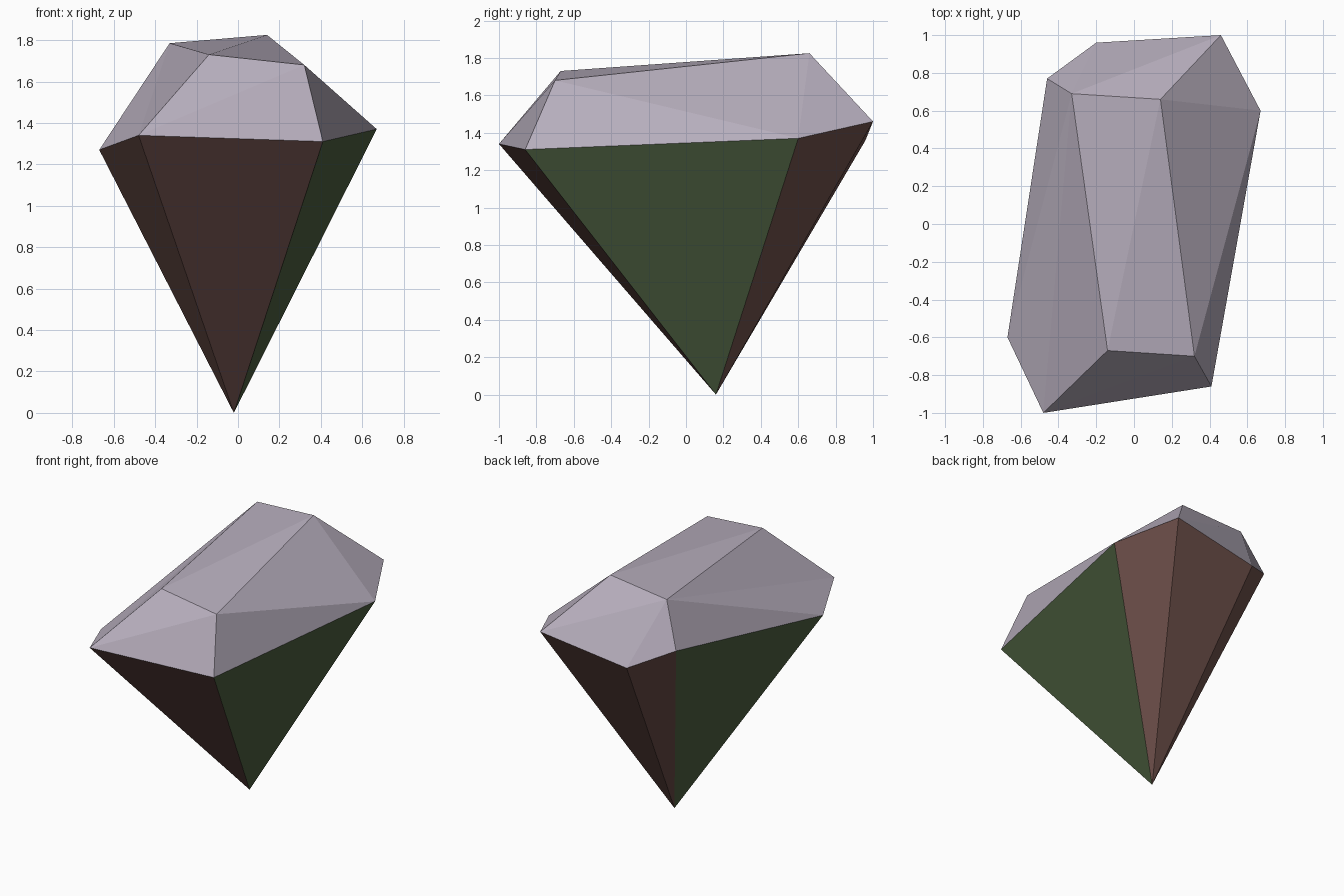
import bpy
import bmesh

if "Cube" in bpy.data.objects:
    bpy.data.objects.remove(bpy.data.objects["Cube"])

def material(name, color):
    m = bpy.data.materials.new(name)
    m.diffuse_color = (*color, 1.0)
    m.use_nodes = True
    m.node_tree.nodes["Principled BSDF"].inputs["Base Color"].default_value = m.diffuse_color
    return m

STONE = material("pale_stone", (0.479, 0.429, 0.515))
EARTH = material("brown_earth", (0.156, 0.080, 0.069))
MOSS = material("moss_green", (0.072, 0.112, 0.050))

# Rim, counter-clockwise from the front left corner
rim = [(-0.48, -1.00, 1.34), (0.41, -0.86, 1.31), (0.67, 0.60, 1.37),
       (0.46, 1.00, 1.46), (-0.20, 0.96, 1.36), (-0.46, 0.77, 1.48),
       (-0.67, -0.60, 1.27)]
# Crown plateau: front left, front right, back right, back left
crown = [(-0.14, -0.67, 1.73), (0.32, -0.70, 1.68),
         (0.14, 0.66, 1.825), (-0.33, 0.69, 1.785)]
tip = (-0.02, 0.16, 0.0)

# Faceted rock
bm = bmesh.new()
r = [bm.verts.new(p) for p in rim]
c = [bm.verts.new(p) for p in crown]
t = bm.verts.new(tip)

# Pointed underside: a fan to the tip, the two long sides mossy
n = len(r)
for i in range(n):
    f = bm.faces.new((r[(i + 1) % n], r[i], t))
    long_side = (r[i].co - r[(i + 1) % n].co).length > 1.2
    f.material_index = 2 if long_side else 1

# Bevelled crown
facets = [
    (c[0], c[1], c[2]), (c[0], c[2], c[3]),                      # plateau
    (r[0], r[1], c[1]), (r[0], c[1], c[0]),                      # front
    (r[1], r[2], c[1]), (c[1], r[2], c[2]), (r[2], r[3], c[2]),  # right
    (c[2], r[3], c[3]), (r[3], r[4], c[3]), (r[4], r[5], c[3]),  # back
    (r[5], r[6], c[3]), (r[6], r[0], c[3]), (r[0], c[0], c[3]),  # left
]
for verts in facets:
    bm.faces.new(verts).material_index = 0

bmesh.ops.recalc_face_normals(bm, faces=bm.faces[:])
mesh = bpy.data.meshes.new("faceted_rock")
bm.to_mesh(mesh)
bm.free()
for m in (STONE, EARTH, MOSS):
    mesh.materials.append(m)
rock = bpy.data.objects.new("faceted_rock", mesh)
bpy.context.collection.objects.link(rock)
